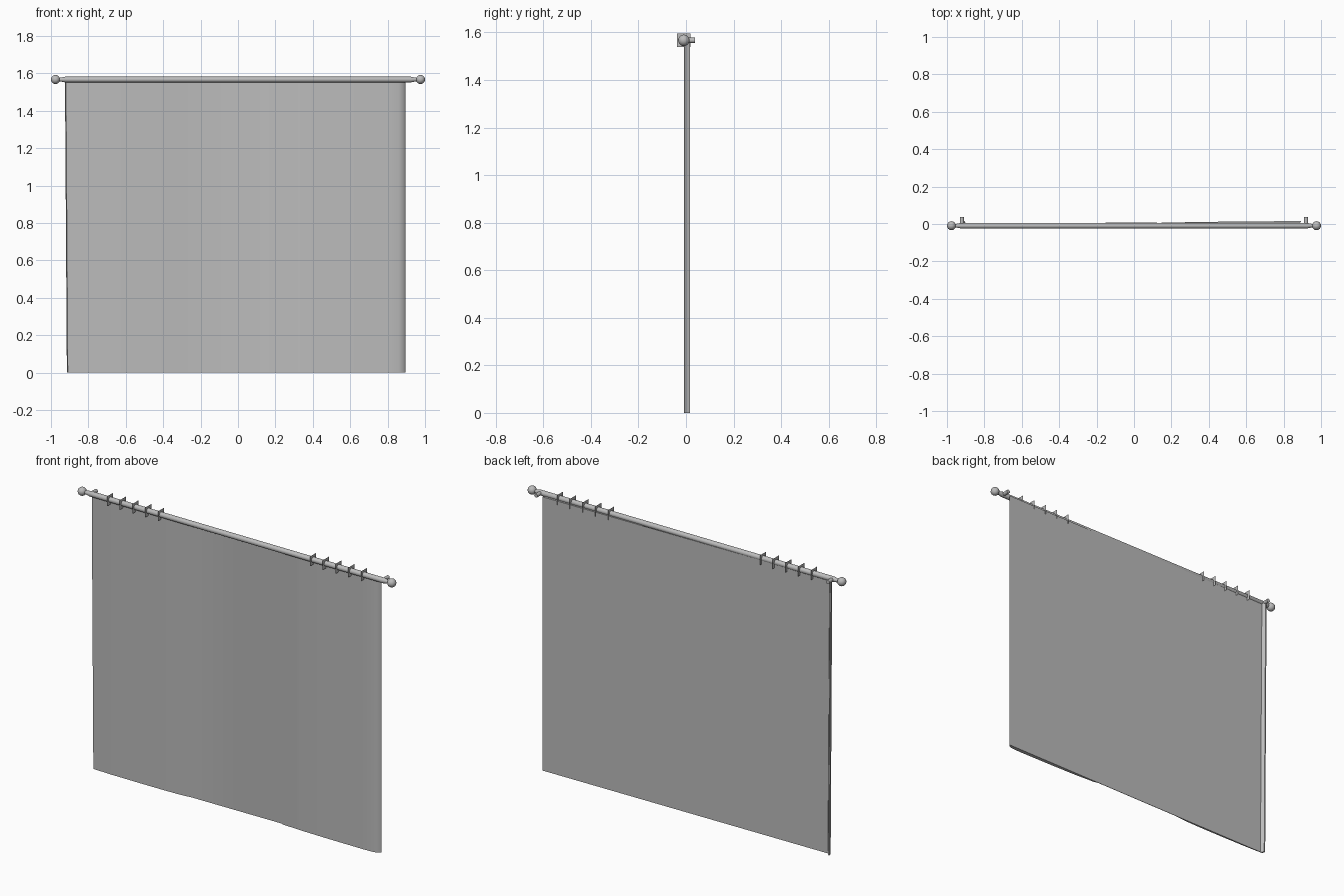
import bpy, bmesh, math
from mathutils import Matrix, Vector

if "Cube" in bpy.data.objects:
    bpy.data.objects.remove(bpy.data.objects["Cube"])

ROD_Y, ROD_Z = -0.009, 1.567

grey = bpy.data.materials.new("plain grey")
grey.use_nodes = True
colour = (0.5, 0.5, 0.5, 1)
grey.diffuse_color = colour
grey.node_tree.nodes["Principled BSDF"].inputs["Base Color"].default_value = colour


def add_object(name, bm, smooth=True):
    bmesh.ops.recalc_face_normals(bm, faces=bm.faces)
    mesh = bpy.data.meshes.new(name)
    bm.to_mesh(mesh)
    bm.free()
    mesh.materials.append(grey)
    obj = bpy.data.objects.new(name, mesh)
    bpy.context.collection.objects.link(obj)
    if smooth:
        bpy.ops.object.select_all(action="DESELECT")
        obj.select_set(True)
        bpy.context.view_layer.objects.active = obj
        bpy.ops.object.shade_smooth_by_angle(angle=math.radians(35))
    return obj


# Curtain: two softly bulging halves in front of a straight back sheet
outline = [(-0.925, 0.016), (-0.92, -0.003), (-0.8, -0.007), (-0.6, -0.008),
           (-0.45, -0.007), (-0.36, -0.004), (-0.29, 0.003), (0.27, 0.008),
           (0.28, 0.002), (0.4, -0.004), (0.55, -0.007), (0.8, -0.008),
           (0.86, -0.005), (0.885, 0.003), (0.895, 0.016), (-0.905, 0.0),
           (-0.918, 0.016)]
bm = bmesh.new()
bottom = bm.faces.new([bm.verts.new((x, y, 0)) for x, y in outline])
top = bmesh.ops.extrude_face_region(bm, geom=[bottom])
for v in top["geom"]:
    if isinstance(v, bmesh.types.BMVert):
        v.co.z = 1.56
# The right hem pulls in a little at the floor
for v in bm.verts:
    if v.co.x < -0.9 and v.co.z == 0:
        v.co.x += 0.01
add_object("curtain", bm)

# Rod with tapered necks, turned around its axis
profile = [(-0.96, 0), (-0.96, 0.008), (-0.925, 0.015),
           (0.925, 0.015), (0.96, 0.008), (0.96, 0)]
bm = bmesh.new()
verts = [bm.verts.new((x, ROD_Y, ROD_Z + r)) for x, r in profile]
edges = [bm.edges.new(pair) for pair in zip(verts, verts[1:])]
bmesh.ops.spin(bm, geom=verts + edges, cent=(0, ROD_Y, ROD_Z), axis=(1, 0, 0),
               angle=math.tau, steps=16)
bmesh.ops.remove_doubles(bm, verts=bm.verts, dist=0.0001)
add_object("rod", bm)

for side, label in ((1, "left"), (-1, "right")):
    # Ball finial
    bm = bmesh.new()
    bmesh.ops.create_uvsphere(bm, u_segments=16, v_segments=10, radius=0.024,
                              matrix=Matrix.Translation((side * 0.976, ROD_Y, ROD_Z)))
    add_object(label + "_finial", bm)

    # Wall bracket
    bm = bmesh.new()
    place = Matrix.Translation((side * 0.92, 0.014, ROD_Z)) @ Matrix.Rotation(math.pi / 2, 4, "X")
    bmesh.ops.create_cone(bm, cap_ends=True, segments=12, radius1=0.011,
                          radius2=0.011, depth=0.046, matrix=place)
    add_object(label + "_bracket", bm)

    # Five flat square hangers
    for i in range(5):
        bm = bmesh.new()
        place = Matrix.Translation((side * (0.48 + i * 0.08), ROD_Y, ROD_Z)) @ Matrix.Rotation(math.pi / 2, 4, "Y")
        bmesh.ops.create_grid(bm, x_segments=1, y_segments=1, size=0.028, matrix=place)
        add_object(f"{label}_hanger_{i + 1}", bm, smooth=False)
